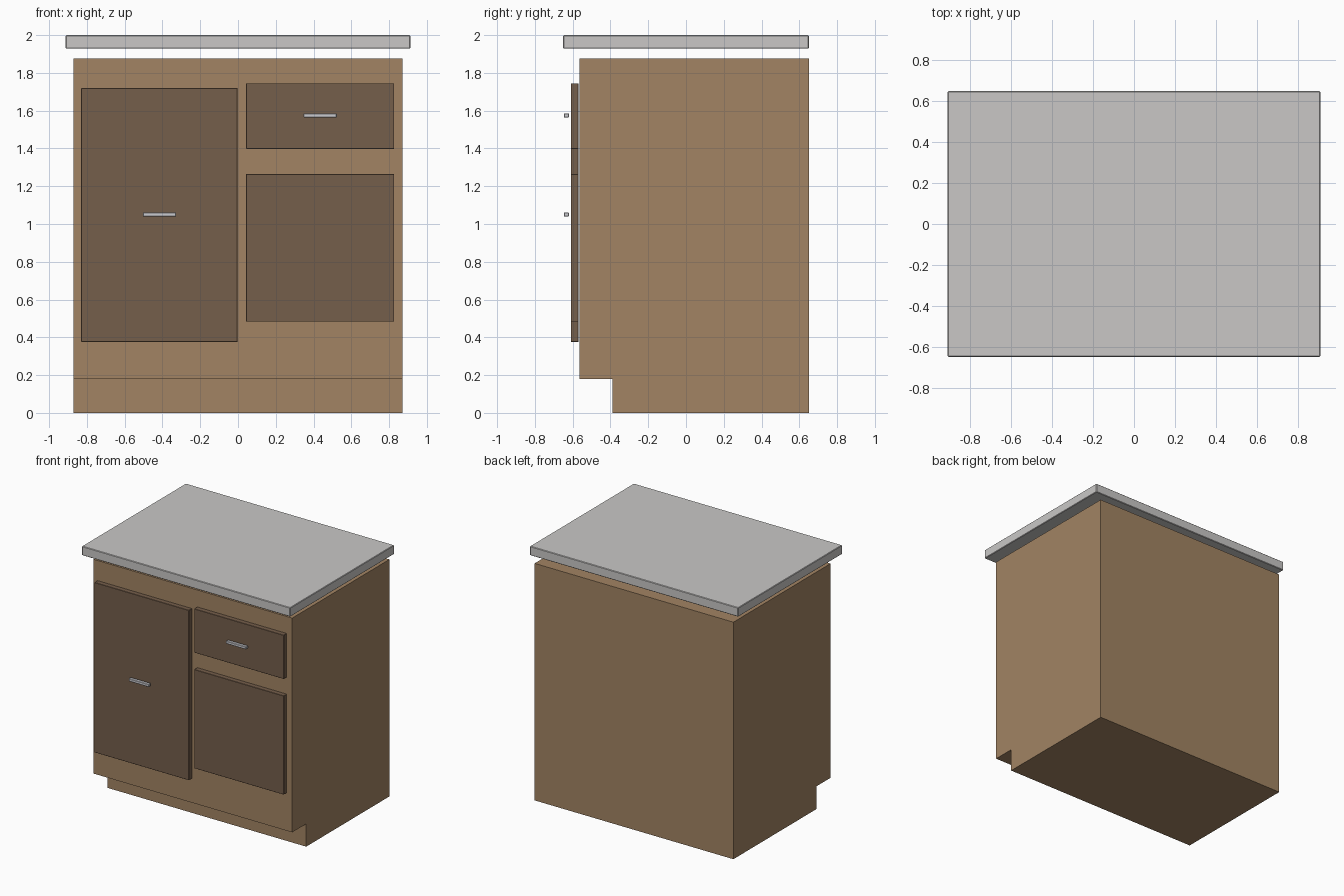
import bpy
import bmesh

default = bpy.data.objects.get("Cube")
if default:
    bpy.data.objects.remove(default, do_unlink=True)


def material(name, colour):
    mat = bpy.data.materials.new(name)
    mat.use_nodes = True
    mat.diffuse_color = (*colour, 1)
    bsdf = next(n for n in mat.node_tree.nodes if n.type == "BSDF_PRINCIPLED")
    bsdf.inputs["Base Color"].default_value = (*colour, 1)
    return mat


wood = material("tan wood", (0.36, 0.23, 0.125))
dark_wood = material("brown wood", (0.178, 0.112, 0.07))
stone = material("pale grey stone", (0.585, 0.575, 0.565))
metal = material("light metal", (0.6, 0.6, 0.63))


def finish(name, bm, mat, bevel=0):
    bmesh.ops.recalc_face_normals(bm, faces=bm.faces[:])
    mesh = bpy.data.meshes.new(name)
    bm.to_mesh(mesh)
    bm.free()
    mesh.materials.append(mat)
    obj = bpy.data.objects.new(name, mesh)
    bpy.context.collection.objects.link(obj)
    if bevel:
        mod = obj.modifiers.new("edge bevel", "BEVEL")
        mod.width = bevel
        mod.segments = 1
    return obj


def box(name, xs, ys, zs, mat, bevel=0):
    bm = bmesh.new()
    bmesh.ops.create_cube(bm, size=1)
    for v in bm.verts:
        v.co = [r[0] if c < 0 else r[1] for c, r in zip(v.co, (xs, ys, zs))]
    return finish(name, bm, mat, bevel)


# Cabinet carcass: side profile with a recessed toe kick, extruded across
bm = bmesh.new()
profile = [(-0.39, 0), (0.65, 0), (0.65, 1.875), (-0.565, 1.875),
           (-0.565, 0.18), (-0.39, 0.18)]
side = bm.faces.new([bm.verts.new((-0.87, y, z)) for y, z in profile])
swept = bmesh.ops.extrude_face_region(bm, geom=[side])["geom"]
for v in swept:
    if isinstance(v, bmesh.types.BMVert):
        v.co.x = 0.87
finish("cabinet_body", bm, wood)

# Worktop, standing slightly clear of the carcass
box("worktop", (-0.912, 0.912), (-0.65, 0.65), (1.928, 2.0), stone, 0.004)

# Door, drawer front and lower panel
panel_depth = (-0.61, -0.57)
box("tall_door", (-0.83, -0.003), panel_depth, (0.375, 1.72), dark_wood, 0.002)
box("drawer_front", (0.043, 0.827), panel_depth, (1.398, 1.745), dark_wood, 0.002)
box("lower_panel", (0.043, 0.827), panel_depth, (0.483, 1.265), dark_wood, 0.002)

# Bar handles in front of the panels
for name, x, z in (("door_handle", -0.416, 1.05), ("drawer_handle", 0.435, 1.575)):
    box(name, (x - 0.088, x + 0.088), (-0.647, -0.62), (z - 0.011, z + 0.011),
        metal, 0.003)
